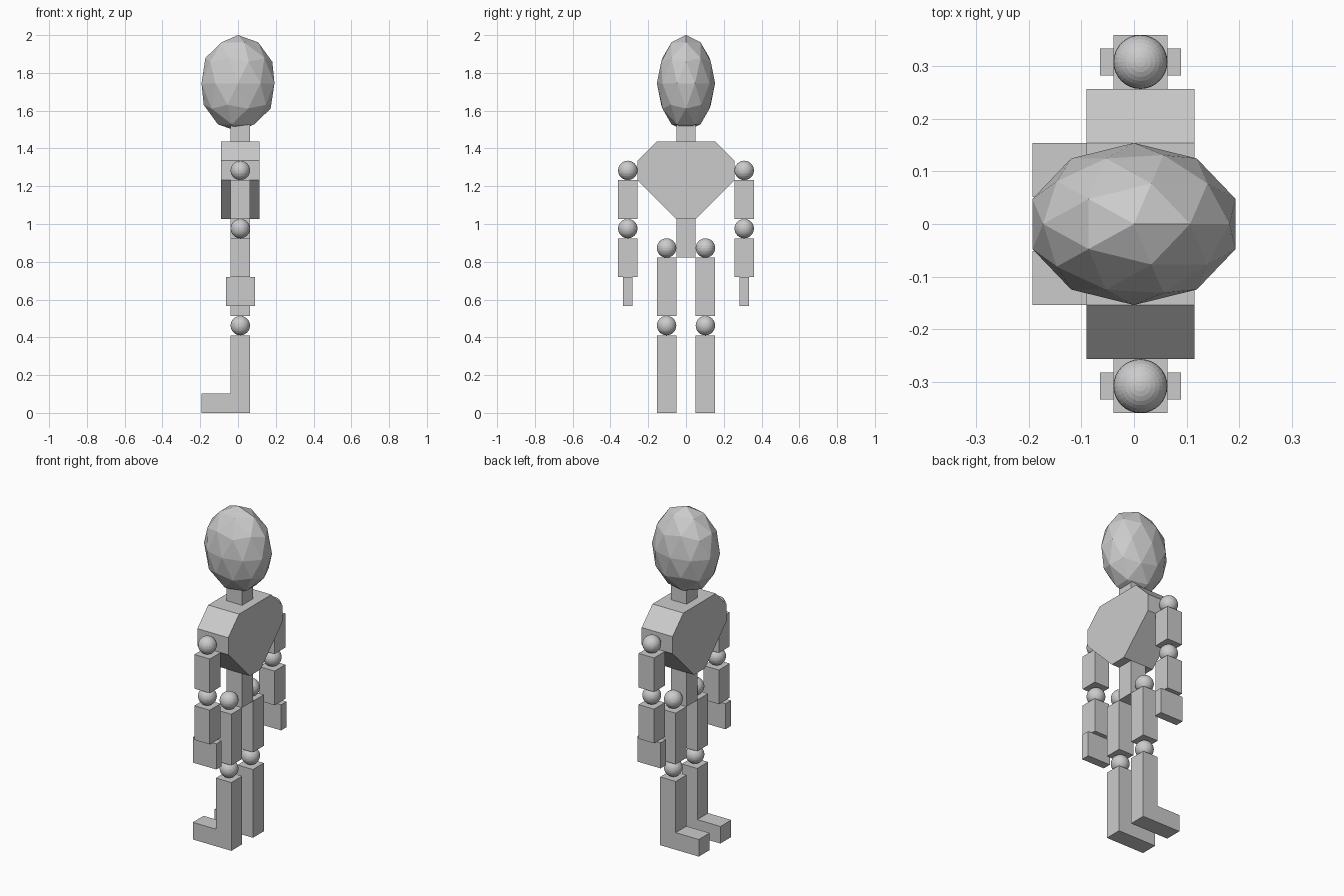
import bpy, bmesh
from mathutils import Matrix

if "Cube" in bpy.data.objects:
    bpy.data.objects.remove(bpy.data.objects["Cube"])

U = 0.1027    # modelling unit of the figure
CX = 0.0122   # depth centre of the body (it faces -x)


def finish(name, bm):
    bmesh.ops.recalc_face_normals(bm, faces=bm.faces)
    me = bpy.data.meshes.new(name)
    bm.to_mesh(me)
    bm.free()
    ob = bpy.data.objects.new(name, me)
    bpy.context.collection.objects.link(ob)
    return ob


def box(name, depth, width, z0, z1, y=0):
    """Box centred on the body depth; all sizes in units."""
    bm = bmesh.new()
    m = Matrix.Translation((CX, y * U, (z0 + z1) / 2 * U)) @ \
        Matrix.Diagonal((depth * U, width * U, (z1 - z0) * U, 1))
    bmesh.ops.create_cube(bm, size=1, matrix=m)
    return finish(name, bm)


def joint(name, y, z):
    bm = bmesh.new()
    bmesh.ops.create_uvsphere(bm, u_segments=32, v_segments=16, radius=U / 2,
                              matrix=Matrix.Translation((CX, y * U, z * U)))
    return finish(name, bm)


def extrude(name, points, direction):
    """Face through the points, extruded along a direction."""
    bm = bmesh.new()
    f = bm.faces.new([bm.verts.new(p) for p in points])
    r = bmesh.ops.extrude_face_region(bm, geom=[f], use_keep_orig=True)
    verts = [g for g in r["geom"] if isinstance(g, bmesh.types.BMVert)]
    bmesh.ops.translate(bm, verts=verts, vec=direction)
    return finish(name, bm)


# Faceted head
bm = bmesh.new()
bmesh.ops.create_icosphere(bm, subdivisions=2, radius=1,
                           matrix=Matrix.Translation((0, 0, 1.745)) @
                           Matrix.Diagonal((0.203, 0.154, 0.255, 1)))
finish("head", bm)

# Neck, chest and waist
box("neck", 1, 1, 14, 15)
half = [(1.5, 14), (2.5, 13), (2.5, 12), (0.5, 10)]
outline = half + [(-y, z) for y, z in reversed(half)]
extrude("chest", [(CX - U, y * U, z * U) for y, z in outline], (2 * U, 0, 0))
box("waist", 1, 1, 8, 10)

# Arms and legs on both sides
for side, s in (("left", 1), ("right", -1)):
    joint(side + "_shoulder", 3 * s, 12.5)
    box(side + "_upper_arm", 1, 1, 10, 12, 3 * s)
    joint(side + "_elbow", 3 * s, 9.5)
    box(side + "_forearm", 1, 1, 7, 9, 3 * s)
    box(side + "_hand", 1.5, 0.5, 5.5, 7, 3 * s)

    joint(side + "_hip", s, 8.5)
    box(side + "_thigh", 1, 1, 5, 8, s)
    joint(side + "_knee", s, 4.5)
    # Shin and foot in one L-shaped piece
    shape = [(0.5, 0), (0.5, 4), (-0.5, 4), (-0.5, 1), (-2, 1), (-2, 0)]
    extrude(side + "_shin_and_foot",
            [(CX + x * U, (s - 0.5) * U, z * U) for x, z in shape], (0, U, 0))
